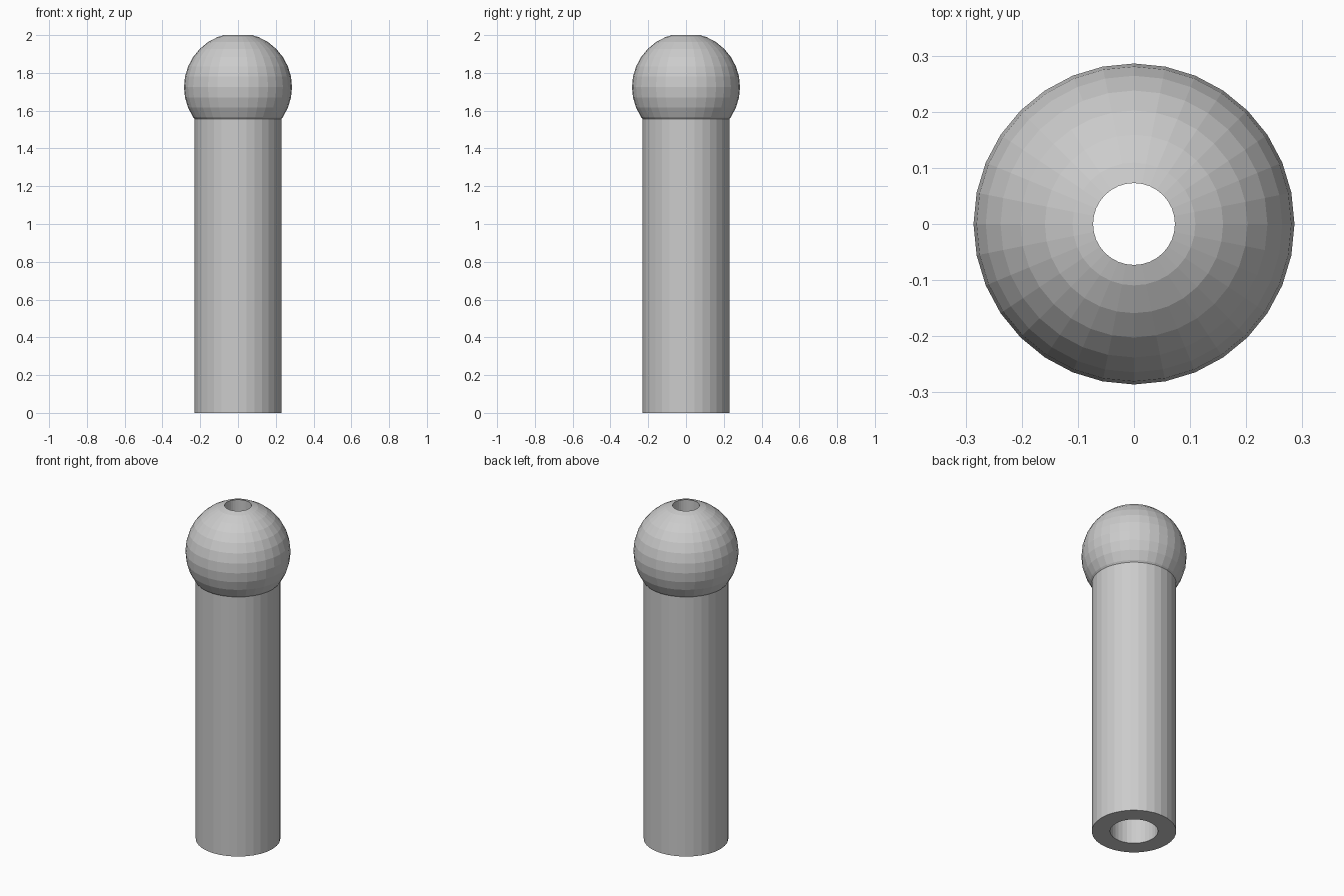
import bpy
from math import sin, cos, tau, radians

old = bpy.data.objects.get("Cube")
if old:
    bpy.data.objects.remove(old, do_unlink=True)

SEGMENTS = 32
BALL_R, BALL_Z = 0.286, 1.725
SHAFT_R, BORE_R, TOP_HOLE_R = 0.23, 0.13, 0.073
NECK_Z, STEP_Z = 1.557, 1.56

grey = bpy.data.materials.new("plain grey")
grey.use_nodes = True
colour = (0.6, 0.6, 0.6, 1)
grey.diffuse_color = colour
grey.node_tree.nodes["Principled BSDF"].inputs["Base Color"].default_value = colour


def lathe(name, profile):
    """Revolve a closed (radius, height) profile about z with flat faces."""
    n = len(profile)
    verts = [(r * cos(tau * s / SEGMENTS), r * sin(tau * s / SEGMENTS), z)
             for s in range(SEGMENTS) for r, z in profile]
    faces = []
    for s in range(SEGMENTS):
        a, b = s * n, (s + 1) % SEGMENTS * n
        for i in range(n):
            j = (i + 1) % n
            faces.append((a + i, b + i, b + j, a + j))
    mesh = bpy.data.meshes.new(name)
    mesh.from_pydata(verts, [], faces)
    mesh.materials.append(grey)
    obj = bpy.data.objects.new(name, mesh)
    bpy.context.collection.objects.link(obj)
    return obj


# Ball arc from the neck up to the rim of the top hole
arc = [(BALL_R * sin(radians(a)), BALL_Z + BALL_R * cos(radians(a)))
       for a in [11.25 * k for k in range(11, 1, -1)]]

# Hollow shaft and pierced ball in one continuous skin
lathe("ball_topped_tube", [
    (BORE_R, 0), (SHAFT_R, 0), (SHAFT_R, NECK_Z),
    *arc,
    (TOP_HOLE_R, 2), (TOP_HOLE_R, STEP_Z), (BORE_R, STEP_Z),
])
